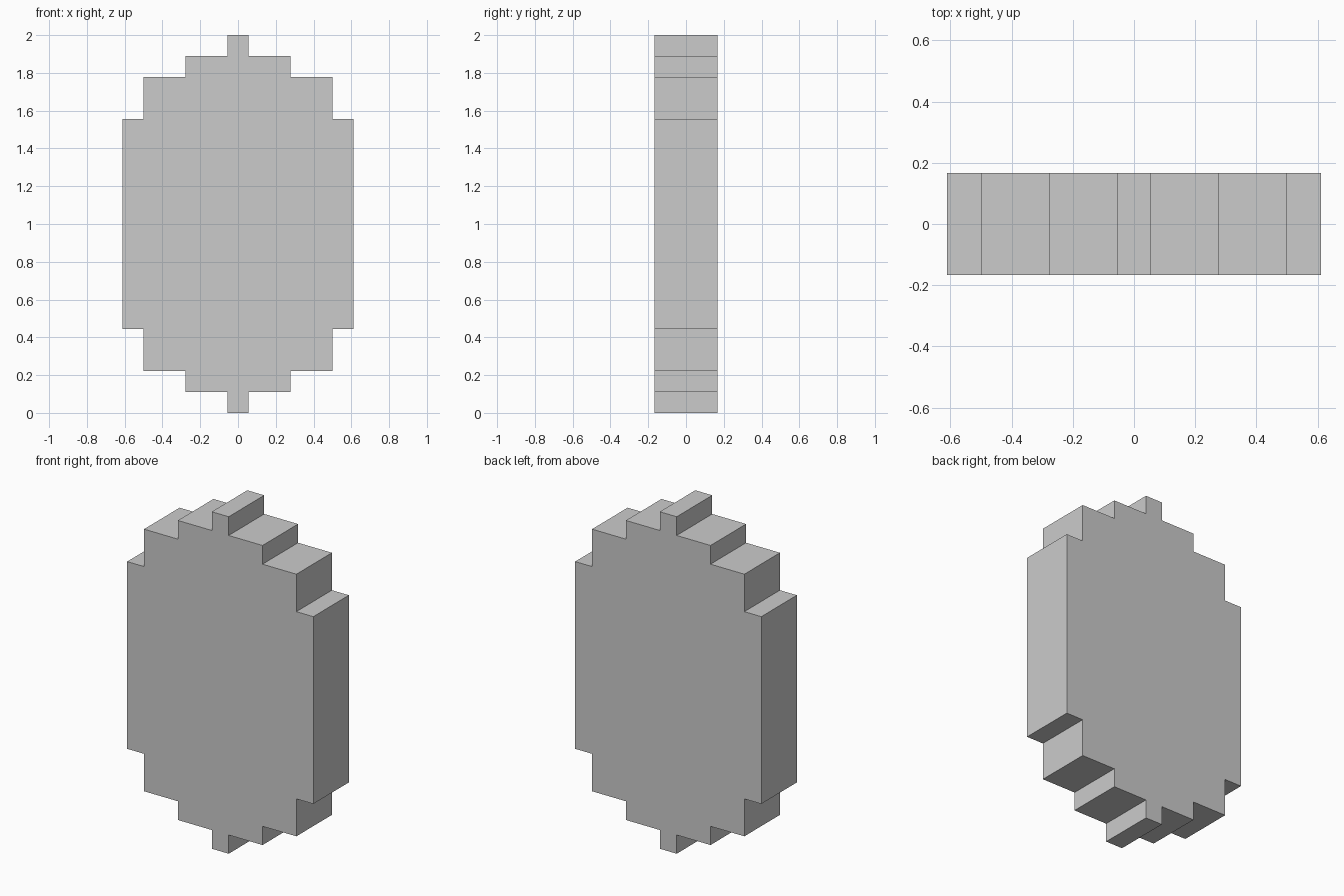
import bpy
import bmesh

cube = bpy.data.objects.get("Cube")
if cube:
    bpy.data.objects.remove(cube, do_unlink=True)

UNIT = 2 / 18      # size of one step block
DEPTH = 3 * UNIT

# Plain grey material
grey = bpy.data.materials.new("plain grey")
grey.use_nodes = True
colour = (0.6, 0.6, 0.6, 1)
grey.diffuse_color = colour
grey.node_tree.nodes["Principled BSDF"].inputs["Base Color"].default_value = colour

# Stepped right-hand outline in blocks: half width, bottom and top of each level
levels = [(0.5, 0, 1), (2.5, 1, 2), (4.5, 2, 4), (5.5, 4, 14),
          (4.5, 14, 16), (2.5, 16, 17), (0.5, 17, 18)]
side = [(w, z) for w, low, high in levels for z in (low, high)]
outline = side + [(-w, z) for w, z in reversed(side)]

# Stepped oval slab: fill the outline and extrude it through the depth
bm = bmesh.new()
front = bm.faces.new([bm.verts.new((x * UNIT, -DEPTH / 2, z * UNIT)) for x, z in outline])
extruded = bmesh.ops.extrude_face_region(bm, geom=[front], use_keep_orig=True)
back = [v for v in extruded["geom"] if isinstance(v, bmesh.types.BMVert)]
bmesh.ops.translate(bm, verts=back, vec=(0, DEPTH, 0))
bmesh.ops.recalc_face_normals(bm, faces=bm.faces)

mesh = bpy.data.meshes.new("stepped_oval_slab")
bm.to_mesh(mesh)
bm.free()
mesh.materials.append(grey)
slab = bpy.data.objects.new("stepped_oval_slab", mesh)
bpy.context.collection.objects.link(slab)
